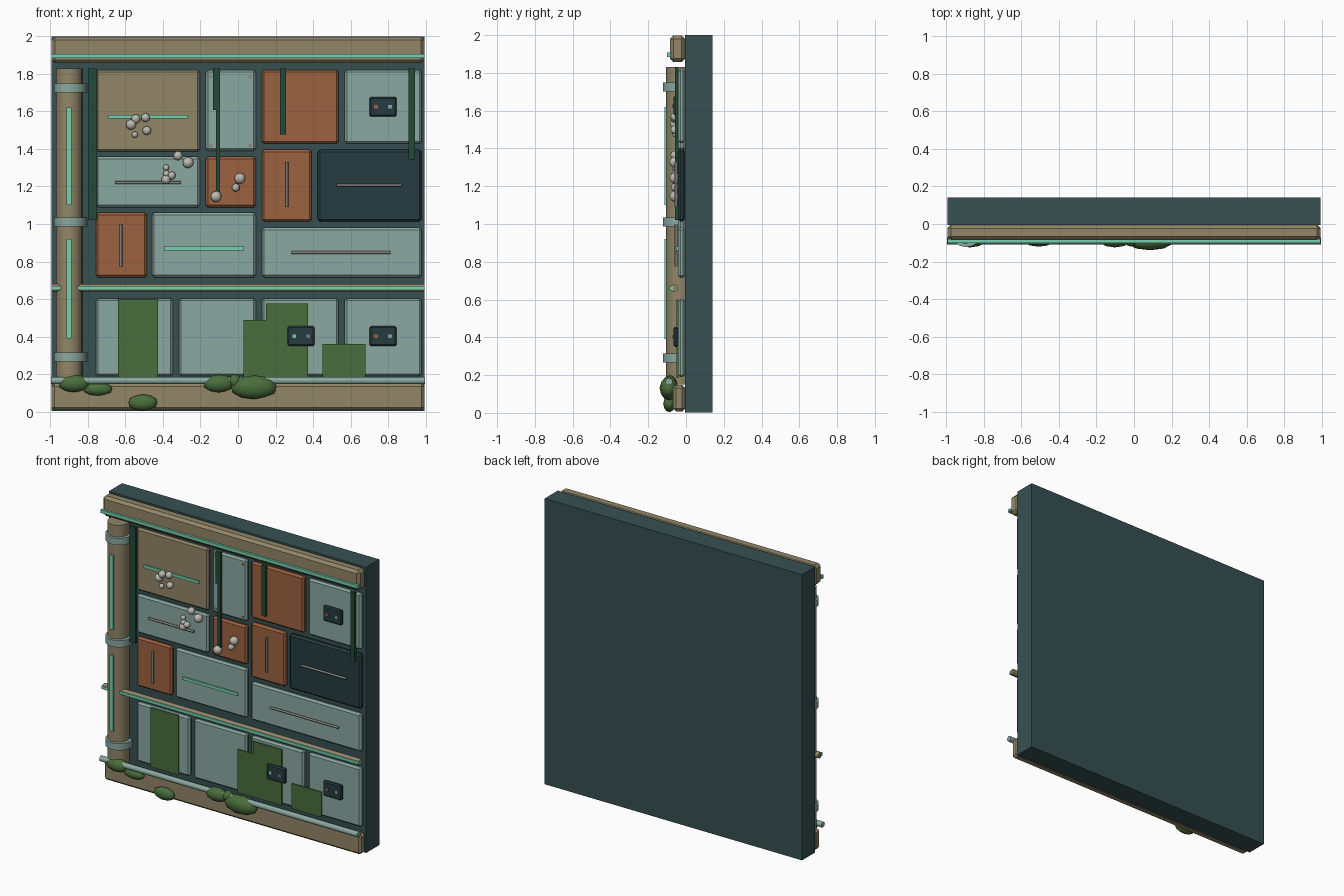
import bpy
import math
from mathutils import Vector

cube = bpy.data.objects.get("Cube")
if cube:
    bpy.data.objects.remove(cube, do_unlink=True)


def material(name, hex_code):
    rgb = [int(hex_code[i:i + 2], 16) / 255 for i in (0, 2, 4)]
    lin = [c / 12.92 if c < 0.04 else ((c + 0.055) / 1.055) ** 2.4 for c in rgb]
    m = bpy.data.materials.new(name)
    m.use_nodes = True
    m.diffuse_color = (*lin, 1)
    m.node_tree.nodes["Principled BSDF"].inputs["Base Color"].default_value = (*lin, 1)
    return m


SLATE = material("dark slate", "375052")
PALE = material("pale teal", "8AA8A0")
TAN = material("tan metal", "928668")
RUST = material("rust orange", "9C6240")
MINT = material("glowing mint", "76D2B0")
DARK = material("deep blue grey", "263C40")
VINE = material("vine green", "234A38")
MOSS = material("moss green", "4A6E3C")
STEEL = material("steel grey", "7E807C")
PEARL = material("pearl grey", "BCB9B0")


def finish(ob, name, mat, bevel=0.0, smooth=False):
    ob.name = name
    ob.data.materials.append(mat)
    if bevel:
        mod = ob.modifiers.new("Bevel", 'BEVEL')
        mod.width = bevel
        mod.segments = 1
    if smooth:
        bpy.ops.object.shade_smooth_by_angle(angle=math.radians(50))
    return ob


def box(name, mat, x0, x1, z0, z1, front, back=0.0, bevel=0.0):
    """Box from its front outline and the depth of its two faces."""
    bpy.ops.mesh.primitive_cube_add(size=1, location=((x0 + x1) / 2, (front + back) / 2, (z0 + z1) / 2))
    ob = bpy.context.object
    ob.scale = (x1 - x0, back - front, z1 - z0)
    bpy.ops.object.transform_apply(location=False, rotation=False, scale=True)
    return finish(ob, name, mat, bevel)


def rod(name, mat, start, end, radius, sides=12):
    a, b = Vector(start), Vector(end)
    bpy.ops.mesh.primitive_cylinder_add(vertices=sides, radius=radius, depth=(b - a).length, location=(a + b) / 2)
    ob = bpy.context.object
    ob.rotation_euler = (b - a).to_track_quat('Z', 'Y').to_euler()
    return finish(ob, name, mat, smooth=True)


def blob(name, mat, centre, radii):
    bpy.ops.mesh.primitive_ico_sphere_add(subdivisions=2, radius=1, location=centre)
    ob = bpy.context.object
    ob.scale = radii
    bpy.ops.object.transform_apply(location=False, rotation=False, scale=True)
    return finish(ob, name, mat, smooth=True)


# Backing wall and the two long beams
box("wall_slab", SLATE, -0.995, 0.995, 0.003, 2.0, -0.005, 0.14)
box("top_beam", TAN, -0.993, 0.993, 1.857, 1.998, -0.085, -0.005, 0.018)
box("bottom_beam", TAN, -0.993, 0.993, 0.008, 0.148, -0.068, -0.005, 0.015)
box("top_light_strip", MINT, -0.995, 0.995, 1.885, 1.907, -0.1, -0.08)

# Wall panels laid out on shared column and row edges
A, B, C, D = (-0.757, -0.203), (-0.172, 0.095), (0.127, 0.537), (0.569, 0.979)
panels = [
    (TAN, A, 1.386, 1.822), (PALE, B, 1.39, 1.822),
    (RUST, C, 1.428, 1.822), (PALE, D, 1.428, 1.822),
    (PALE, A, 1.088, 1.359), (RUST, B, 1.088, 1.359),
    (RUST, (C[0], 0.393), 1.013, 1.396), (DARK, (0.425, D[1]), 1.013, 1.396),
    (RUST, (A[0], -0.486), 0.715, 1.061), (PALE, (-0.459, B[1]), 0.715, 1.061),
    (PALE, (C[0], D[1]), 0.715, 0.981),
]
panels += [(PALE, col, 0.189, 0.604) for col in ((A[0], -0.347), (-0.315, B[1]), C, D)]
for i, (mat, (x0, x1), z0, z1) in enumerate(panels):
    box(f"wall_panel_{i + 1}", mat, x0, x1, z0, z1, -0.042, -0.005, 0.012)

# Corner bolts on the narrow panel
for x in (-0.145, 0.065):
    for z in (1.418, 1.785):
        rod("panel_bolt", TAN, (x, -0.04, z), (x, -0.048, z), 0.009, 8)

# Steel grab bars and glowing strips on the panels
for x0, x1, z in ((-0.656, -0.305, 1.22), (0.526, 0.872, 1.207), (0.286, 0.814, 0.848)):
    rod("grab_bar", STEEL, (x0, -0.052, z), (x1, -0.052, z), 0.008, 8)
for x, z0, z1 in ((0.26, 1.09, 1.33), (-0.624, 0.774, 0.998)):
    rod("grab_bar", STEEL, (x, -0.052, z0), (x, -0.052, z1), 0.008, 8)
for x0, x1, z in ((-0.693, -0.267, 1.572), (-0.395, 0.031, 0.87)):
    box("panel_light_strip", MINT, x0, x1, z - 0.01, z + 0.01, -0.052, -0.04)

# Vertical duct with clamps and lights
DUCT_X, DUCT_Y = -0.9, -0.035
rod("duct", TAN, (DUCT_X, DUCT_Y, 0.15), (DUCT_X, DUCT_Y, 1.83), 0.07, 16)
for z in (0.29, 1.01, 1.725):
    rod("duct_clamp", PALE, (DUCT_X + 0.006, DUCT_Y, z - 0.024), (DUCT_X + 0.006, DUCT_Y, z + 0.024), 0.088, 16)
for z0, z1 in ((0.39, 0.92), (1.1, 1.62)):
    box("duct_light", MINT, DUCT_X - 0.013, DUCT_X + 0.013, z0, z1, -0.115, -0.1)

# Horizontal rail and lower pipe
rod("middle_rail", TAN, (-0.993, -0.062, 0.66), (0.993, -0.062, 0.66), 0.021)
box("rail_light_strip", MINT, -0.995, 0.995, 0.65, 0.67, -0.088, -0.07)
rod("lower_pipe", PALE, (-0.997, -0.09, 0.165), (0.997, -0.09, 0.165), 0.019)

# Control boxes, each with two indicator lights
for x, z, left_mat, right_mat in ((0.337, 0.402, MINT, STEEL), (0.773, 0.402, RUST, PALE),
                                  (0.773, 1.625, RUST, PALE)):
    box("control_box", DARK, x - 0.072, x + 0.072, z - 0.053, z + 0.053, -0.066, -0.04, 0.008)
    for dx, mat in ((-0.037, left_mat), (0.037, right_mat)):
        box("indicator", mat, x + dx - 0.01, x + dx + 0.01, z - 0.01, z + 0.01, -0.071, -0.064)

# Hanging vines
for x0, x1, z0 in ((-0.8, -0.752, 1.02), (0.223, 0.255, 1.476), (0.91, 0.943, 1.343),
                   (-0.118, -0.095, 1.16), (-0.134, -0.095, 1.607)):
    box("hanging_vine", VINE, x0, x1, z0, 1.83, -0.058, -0.04)

# Flat moss patches
for x0, x1, z1 in ((-0.64, -0.427, 0.6), (0.03, 0.15, 0.487), (0.15, 0.372, 0.575), (0.45, 0.68, 0.36)):
    box("moss_patch", MOSS, x0, x1, 0.185, z1, -0.05, -0.041)

# Round fungus clusters
for x, z, r in ((-0.57, 1.53, 0.028), (-0.545, 1.56, 0.025), (-0.493, 1.567, 0.024), (-0.486, 1.498, 0.024),
                (-0.55, 1.476, 0.017), (-0.32, 1.364, 0.025), (-0.266, 1.327, 0.03), (-0.383, 1.3, 0.017),
                (-0.354, 1.258, 0.022), (-0.384, 1.237, 0.025), (-0.382, 1.268, 0.018),
                (0.01, 1.243, 0.03), (-0.012, 1.194, 0.022), (-0.117, 1.146, 0.03)):
    blob("fungus_ball", PEARL, (x, -0.058, z), (r, r, r))

# Bushy clumps along the base
for x, z, rx, rz, y, ry in ((-0.874, 0.15, 0.085, 0.047, -0.085, 0.04), (-0.747, 0.12, 0.08, 0.035, -0.08, 0.03),
                            (-0.507, 0.048, 0.08, 0.044, -0.088, 0.033), (-0.102, 0.15, 0.085, 0.048, -0.085, 0.04),
                            (-0.017, 0.162, 0.034, 0.038, -0.085, 0.035), (0.085, 0.13, 0.127, 0.064, -0.09, 0.05)):
    blob("bush_clump", MOSS, (x, y, z), (rx, ry, rz))
